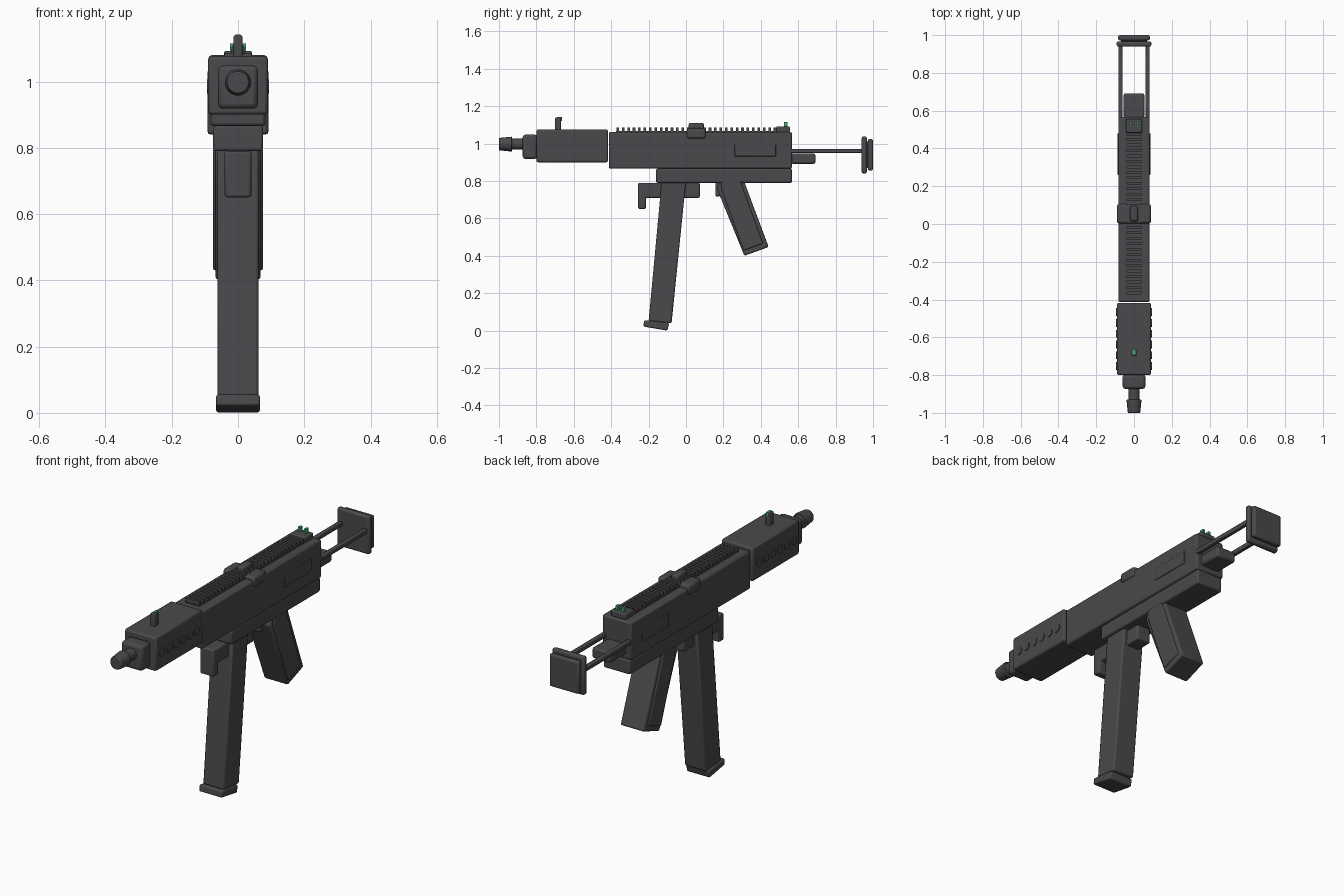
import bpy, bmesh, math
from mathutils import Matrix, Vector

old = bpy.data.objects.get("Cube")
if old:
    bpy.data.objects.remove(old)


def material(name, colour):
    m = bpy.data.materials.new(name)
    m.use_nodes = True
    m.diffuse_color = colour
    bsdf = next(n for n in m.node_tree.nodes if n.type == "BSDF_PRINCIPLED")
    bsdf.inputs["Base Color"].default_value = colour
    bsdf.inputs["Roughness"].default_value = 0.6
    return m


GREY = material("dark_grey", (0.068, 0.066, 0.072, 1))
GREEN = material("sight_green", (0.05, 0.4, 0.15, 1))


def finish(name, bm, bevel, mat):
    bmesh.ops.recalc_face_normals(bm, faces=bm.faces)
    mesh = bpy.data.meshes.new(name)
    bm.to_mesh(mesh)
    bm.free()
    obj = bpy.data.objects.new(name, mesh)
    bpy.context.collection.objects.link(obj)
    mesh.materials.append(mat)
    if bevel:
        mod = obj.modifiers.new("bevel", "BEVEL")
        mod.width = bevel
        mod.segments = 2
        mod.limit_method = "ANGLE"
    bpy.ops.object.select_all(action="DESELECT")
    obj.select_set(True)
    bpy.context.view_layer.objects.active = obj
    bpy.ops.object.shade_smooth_by_angle(angle=math.radians(35))
    return obj


def prism(name, outline, x0, x1, bevel=0.006, mat=GREY):
    """Side outline of (y, z) points, extruded from x0 to x1."""
    bm = bmesh.new()
    face = bm.faces.new([bm.verts.new((x0, y, z)) for y, z in outline])
    out = bmesh.ops.extrude_face_region(bm, geom=[face])["geom"]
    moved = [v for v in out if isinstance(v, bmesh.types.BMVert)]
    bmesh.ops.translate(bm, verts=moved, vec=(x1 - x0, 0, 0))
    return finish(name, bm, bevel, mat)


def box(name, half, y0, y1, z0, z1, bevel=0.006, mat=GREY, x=0):
    outline = [(y0, z0), (y1, z0), (y1, z1), (y0, z1)]
    return prism(name, outline, x - half, x + half, bevel, mat)


def cone(name, r0, r1, start, end, bevel=0.0, sides=32):
    """Round part running from start (radius r0) to end (radius r1)."""
    a, b = Vector(start), Vector(end)
    bm = bmesh.new()
    turn = (b - a).to_track_quat("Z", "Y").to_matrix().to_4x4()
    bmesh.ops.create_cone(bm, cap_ends=True, segments=sides, radius1=r0, radius2=r1,
                          depth=(b - a).length,
                          matrix=Matrix.Translation((a + b) / 2) @ turn)
    return finish(name, bm, bevel, GREY)


# Main bodies
box("handguard", 0.09, -0.80, -0.417, 0.90, 1.075, 0.009)
box("upper_receiver", 0.083, -0.413, 0.567, 0.866, 1.062, 0.009)
box("lower_receiver", 0.075, -0.16, 0.567, 0.79, 0.866, 0.008)

# Barrel and muzzle
AXIS = 0.997
box("muzzle_collar", 0.06, -0.873, -0.795, 0.918, 1.048, 0.014)
cone("barrel", 0.03, 0.03, (0, -0.94, AXIS), (0, -0.86, AXIS))
cone("muzzle_tip", 0.033, 0.04, (0, -1.0, AXIS), (0, -0.93, AXIS), 0.004)

# Side vents and side plates
for side, label in ((1, "left"), (-1, "right")):
    for i in range(6):
        y = -0.752 + i * 0.057
        cone(f"{label}_vent_{i + 1}", 0.021, 0.021,
             (side * 0.085, y, 0.985), (side * 0.094, y, 0.985), sides=16)
    box(f"{label}_side_plate", 0.005, 0.26, 0.48, 0.932, 0.996, 0.003, x=side * 0.082)
    box(f"{label}_stock_rod", 0.011, 0.55, 0.95, 0.949, 0.972, 0.004, x=side * 0.071)

# Rail with evenly spaced teeth
box("rail_base", 0.04, -0.375, 0.475, 1.055, 1.068, 0)
for i in range(30):
    y = -0.372 + i * 0.029
    box(f"rail_tooth_{i + 1}", 0.04, y, y + 0.014, 1.062, 1.085, 0)

# Charging saddle over the rail
box("charging_saddle", 0.09, 0.003, 0.106, 1.026, 1.08, 0.012)
box("charging_knob", 0.02, 0.014, 0.096, 1.075, 1.11, 0.009)

# Sights
box("front_sight", 0.013, -0.70, -0.667, 1.07, 1.14, 0.005)
box("front_sight_dot", 0.007, -0.69, -0.663, 1.122, 1.142, 0, GREEN)
box("rear_sight", 0.043, 0.483, 0.555, 1.06, 1.092, 0.006)
for x, label in ((0.018, "left"), (-0.018, "right")):
    box(f"{label}_rear_post", 0.006, 0.523, 0.543, 1.085, 1.115, 0, GREEN, x)

# Stock
box("stock_block", 0.055, 0.56, 0.692, 0.892, 0.947, 0.01)
box("butt_frame", 0.092, 0.939, 0.967, 0.84, 1.038, 0.009)
box("butt_core", 0.07, 0.96, 0.98, 0.87, 1.01, 0)
box("butt_pad", 0.084, 0.972, 1.0, 0.856, 1.024, 0.009)

# Magazine
prism("magazine", [(-0.13, 0.80), (-0.2, 0.05), (-0.077, 0.04), (0.0, 0.80)],
      -0.062, 0.062, 0.008)
prism("magazine_base", [(-0.224, 0.056), (-0.228, 0.022), (-0.1, 0.0), (-0.09, 0.04)],
      -0.066, 0.066, 0.007)

# Magazine well bar with its front hook, and the trigger
prism("magazine_bar", [(-0.256, 0.79), (-0.256, 0.65), (-0.214, 0.65),
                       (-0.214, 0.71), (0.074, 0.71), (0.074, 0.79)], -0.04, 0.04, 0.008)
box("trigger", 0.015, 0.157, 0.182, 0.718, 0.80, 0.005)

# Raked grip with a wider side shell
prism("grip_core", [(0.18, 0.80), (0.165, 0.76), (0.312, 0.4), (0.442, 0.447),
                    (0.31, 0.80)], -0.068, 0.068, 0.008)
prism("grip_shell", [(0.19, 0.80), (0.19, 0.755), (0.308, 0.428), (0.412, 0.466),
                     (0.29, 0.80)], -0.075, 0.075, 0.006)
